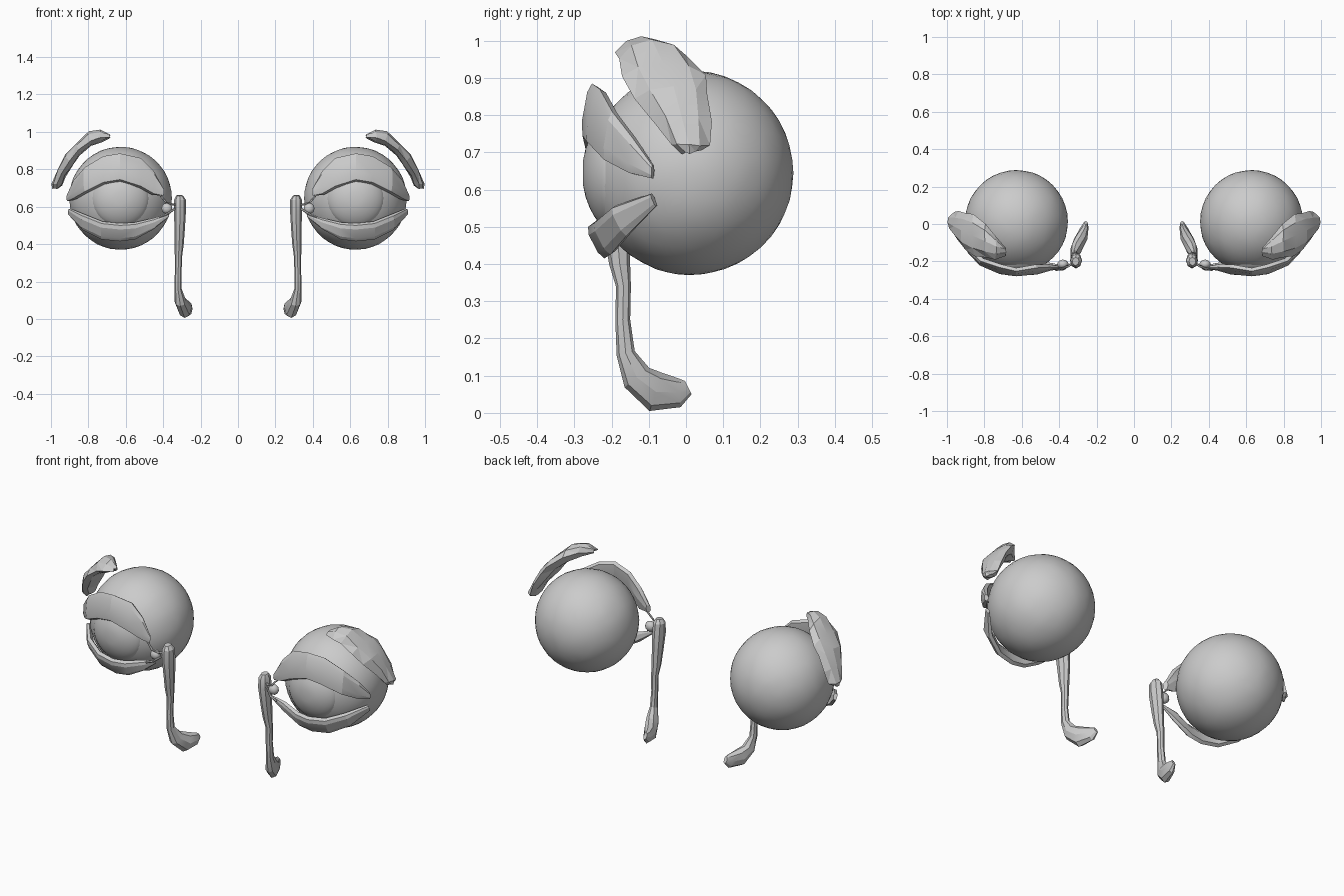
import bpy, bmesh, math, random
from mathutils import Vector

random.seed(4)
cube = bpy.data.objects.get("Cube")
if cube:
    bpy.data.objects.remove(cube)

grey = bpy.data.materials.new("light_grey")
grey.use_nodes = True
grey.diffuse_color = (0.6, 0.6, 0.6, 1)
grey.node_tree.nodes["Principled BSDF"].inputs["Base Color"].default_value = (0.6, 0.6, 0.6, 1)

EYE = Vector((0.628, 0.013, 0.645))
RADIUS = 0.275
X = Vector((1, 0, 0))


def finish(name, bm, smooth_angle):
    """Turn a bmesh into a shaded object, mirrored to the other side."""
    bmesh.ops.recalc_face_normals(bm, faces=bm.faces[:])
    mesh = bpy.data.meshes.new(name)
    bm.to_mesh(mesh)
    bm.free()
    mesh.materials.append(grey)
    ob = bpy.data.objects.new(name, mesh)
    bpy.context.scene.collection.objects.link(ob)
    bpy.ops.object.select_all(action='DESELECT')
    ob.select_set(True)
    bpy.context.view_layer.objects.active = ob
    bpy.ops.object.shade_smooth_by_angle(angle=math.radians(smooth_angle))
    ob.modifiers.new("Mirror", 'MIRROR').use_mirror_merge = False
    return ob


def loft(name, rings, smooth_angle=20, jitter=0.0):
    """Skin a row of equal-sized rings and cap both ends."""
    bm = bmesh.new()
    rows = [[bm.verts.new(p) for p in ring] for ring in rings]
    n = len(rows[0])
    for a, b in zip(rows, rows[1:]):
        for i in range(n):
            j = (i + 1) % n
            bm.faces.new((a[i], a[j], b[j], b[i]))
    bm.faces.new(rows[0])
    bm.faces.new(rows[-1][::-1])
    if jitter:
        bmesh.ops.triangulate(bm, faces=bm.faces[:])
        for v in bm.verts:
            v.co += Vector([random.uniform(-jitter, jitter) for _ in range(3)])
    return finish(name, bm, smooth_angle)


def on_shell(x, z, r):
    """Front point at x, z on a sphere of radius r about the eye."""
    dx, dz = x - EYE.x, z - EYE.z
    return Vector((x, EYE.y - math.sqrt(max(r * r - dx * dx - dz * dz, 0)), z))


def lid(name, stations, thick):
    """Curved lid; stations are x, top z, bottom z, top radius, bottom radius."""
    rings = []
    for x, zt, zb, rt, rb in stations:
        top, low = on_shell(x, zt, rt), on_shell(x, zb, rb)
        out = (top.lerp(low, 0.5) - EYE).normalized()
        t = min(thick, (zt - zb) * 0.5)
        rings.append([top, top.lerp(low, 0.2) + out * t * 0.3,
                      top.lerp(low, 0.75) + out * t * 0.3, low,
                      low - out * t * 0.7, top.lerp(low, 0.4) - out * t,
                      top - out * t * 0.7])
    loft(name, rings)


def tube(name, path, sides=8, smooth_angle=25, jitter=0.0):
    """Tube along points of x, y, z, sideways radius, other radius."""
    pts = [Vector(p[:3]) for p in path]
    rings = []
    for i, (c, p) in enumerate(zip(pts, path)):
        tan = pts[min(i + 1, len(pts) - 1)] - pts[max(i - 1, 0)]
        tan.normalize()
        side = X if abs(tan.x) < 0.8 else Vector((0, 1, 0))
        other = tan.cross(side).normalized()
        angles = [math.tau * k / sides for k in range(sides)]
        rings.append([c + side * math.cos(a) * p[3] + other * math.sin(a) * p[4]
                      for a in angles])
    loft(name, rings, smooth_angle, jitter)


# Eyeball, slightly uneven
bm = bmesh.new()
bmesh.ops.create_icosphere(bm, subdivisions=4, radius=RADIUS)
for v in bm.verts:
    v.co = EYE + v.co * random.uniform(0.996, 1.003)
finish("eyeball", bm, 40)

# Cornea: shallow dome with a thin rim on the front of the eyeball
bm = bmesh.new()
rim, segs, front = 0.15, 32, EYE.y - 0.228
rows = []
for k in range(7):
    a = k / 7
    rows.append([bm.verts.new((EYE.x + rim * math.cos(math.pi / 2 * a) * math.cos(math.tau * s / segs),
                               front - 0.064 * math.sin(math.pi / 2 * a) ** 1.5,
                               EYE.z + rim * math.cos(math.pi / 2 * a) * math.sin(math.tau * s / segs)))
                 for s in range(segs)])
for lo, hi in zip(rows, rows[1:]):
    for i in range(segs):
        j = (i + 1) % segs
        bm.faces.new((lo[i], lo[j], hi[j], hi[i]))
bm.faces.new(rows[-1])
bm.faces.new(rows[0][::-1])
finish("cornea", bm, 40)

# Eyelids
lid("upper_eyelid", [
    (0.40, 0.70, 0.66, 0.34, 0.34), (0.45, 0.79, 0.67, 0.335, 0.315),
    (0.52, 0.86, 0.71, 0.345, 0.31), (0.63, 0.885, 0.745, 0.358, 0.308),
    (0.72, 0.87, 0.73, 0.345, 0.307), (0.82, 0.81, 0.68, 0.33, 0.304),
    (0.88, 0.74, 0.645, 0.312, 0.302), (0.912, 0.665, 0.63, 0.303, 0.303)], 0.03)
lid("lower_eyelid", [
    (0.37, 0.56, 0.545, 0.365, 0.365), (0.45, 0.53, 0.48, 0.32, 0.335),
    (0.55, 0.505, 0.425, 0.312, 0.328), (0.63, 0.50, 0.415, 0.312, 0.327),
    (0.73, 0.51, 0.425, 0.31, 0.325), (0.83, 0.55, 0.475, 0.308, 0.316),
    (0.905, 0.587, 0.555, 0.303, 0.306)], 0.028)

# Tear gland: lumpy shell above the outer side of the eye
# (outer x, outer z, inner x, inner z, front y, back y)
gland = [
    (0.685, 0.985, 0.69, 0.965, -0.17, -0.13), (0.74, 1.01, 0.735, 0.945, -0.185, -0.06),
    (0.80, 1.00, 0.785, 0.92, -0.185, 0.005), (0.87, 0.94, 0.84, 0.88, -0.17, 0.05),
    (0.925, 0.88, 0.88, 0.82, -0.135, 0.063), (0.965, 0.80, 0.92, 0.76, -0.085, 0.07),
    (0.993, 0.72, 0.94, 0.715, -0.045, 0.06), (0.99, 0.70, 0.955, 0.70, -0.015, 0.04)]
rings = []
for ox, oz, ix, iz, yf, yb in gland:
    def at(depth, across):
        return Vector((ox + (ix - ox) * depth, yf + (yb - yf) * across, oz + (iz - oz) * depth))
    rings.append([at(0.55, 0), at(0.15, 0.2), at(0, 0.5), at(0.1, 0.8),
                  at(0.5, 1), at(0.95, 0.8), at(1, 0.5), at(0.95, 0.2)])
loft("tear_gland", rings, 12, 0.006)

# Tear duct: sac at the top, narrow neck, swollen foot bending back
tube("tear_duct", [
    (0.312, -0.20, 0.66, 0.018, 0.022), (0.31, -0.198, 0.638, 0.031, 0.037),
    (0.31, -0.195, 0.58, 0.032, 0.043), (0.312, -0.185, 0.48, 0.028, 0.036),
    (0.315, -0.178, 0.40, 0.025, 0.028), (0.318, -0.168, 0.34, 0.02, 0.02),
    (0.32, -0.17, 0.25, 0.018, 0.02), (0.32, -0.162, 0.16, 0.019, 0.025),
    (0.308, -0.132, 0.095, 0.032, 0.042), (0.285, -0.08, 0.056, 0.036, 0.054),
    (0.265, -0.02, 0.055, 0.022, 0.04), (0.258, 0.006, 0.068, 0.01, 0.02)])

# Fine drainage channels from the lids to the sac
tube("upper_channel", [(0.42, -0.235, 0.665, 0.006, 0.006), (0.385, -0.24, 0.625, 0.007, 0.007),
                       (0.35, -0.225, 0.612, 0.007, 0.007), (0.315, -0.20, 0.61, 0.008, 0.008)], 6)
tube("lower_channel", [(0.42, -0.245, 0.545, 0.006, 0.006), (0.375, -0.24, 0.562, 0.007, 0.007),
                       (0.345, -0.22, 0.585, 0.007, 0.007), (0.315, -0.20, 0.60, 0.008, 0.008)], 6)

# Small fleshy corner between the lids and the sac
bm = bmesh.new()
bmesh.ops.create_icosphere(bm, subdivisions=2, radius=1)
for v in bm.verts:
    v.co = Vector((0.38 + v.co.x * 0.03, -0.215 + v.co.y * 0.025, 0.59 + v.co.z * 0.03))
finish("eye_corner", bm, 30)
